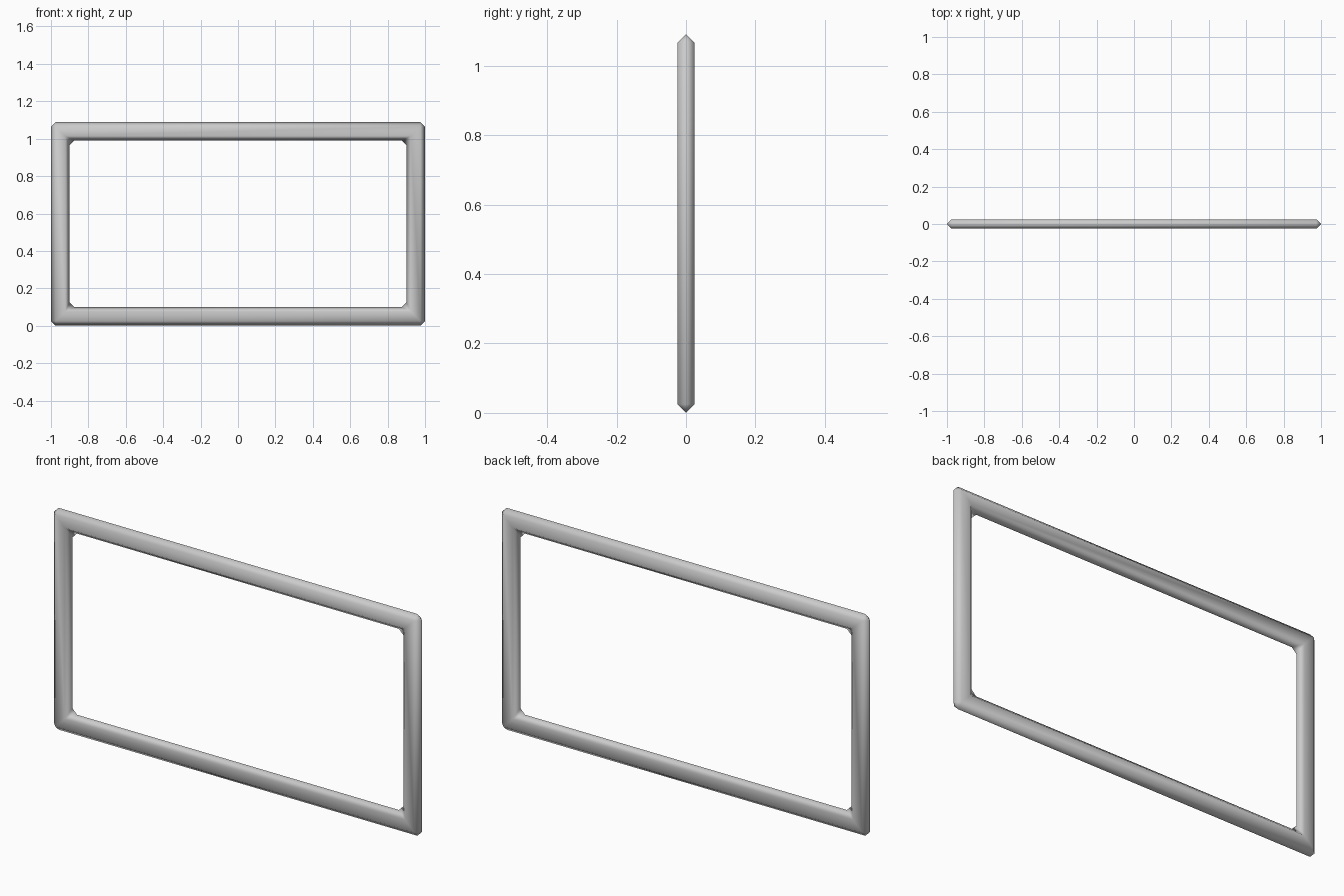
import bpy, bmesh

if "Cube" in bpy.data.objects:
    bpy.data.objects.remove(bpy.data.objects["Cube"])

W, H, BAR, C = 1.0, 1.09, 0.1, 0.025   # half width, height, bar width, bevel


def loop(bm, inset, y, chamfer):
    """Eight-point rectangle loop; zero chamfer gives doubled corners."""
    x, z0, z1 = W - inset, inset, H - inset
    c = chamfer
    pts = [(x - c, z0), (x, z0 + c), (x, z1 - c), (x - c, z1),
           (-x + c, z1), (-x, z1 - c), (-x, z0 + c), (-x + c, z0)]
    return [bm.verts.new((px, y, pz)) for px, pz in pts]


# Cross-section: outer ridge, front face, inner ridge, back face
section = [(0, 0, C), (C, -C, 0), (BAR - C, -C, 0),
           (BAR, 0, C), (BAR - C, C, 0), (C, C, 0)]

bm = bmesh.new()
loops = [loop(bm, *s) for s in section]
for i, a in enumerate(loops):
    b = loops[(i + 1) % len(loops)]
    for j in range(8):
        k = (j + 1) % 8
        bm.faces.new((a[j], a[k], b[k], b[j]))
bmesh.ops.remove_doubles(bm, verts=bm.verts[:], dist=1e-5)
bmesh.ops.recalc_face_normals(bm, faces=bm.faces[:])
for f in bm.faces:
    f.smooth = True

# Rectangular frame
mesh = bpy.data.meshes.new("frame")
bm.to_mesh(mesh)
bm.free()
frame = bpy.data.objects.new("frame", mesh)
bpy.context.collection.objects.link(frame)
